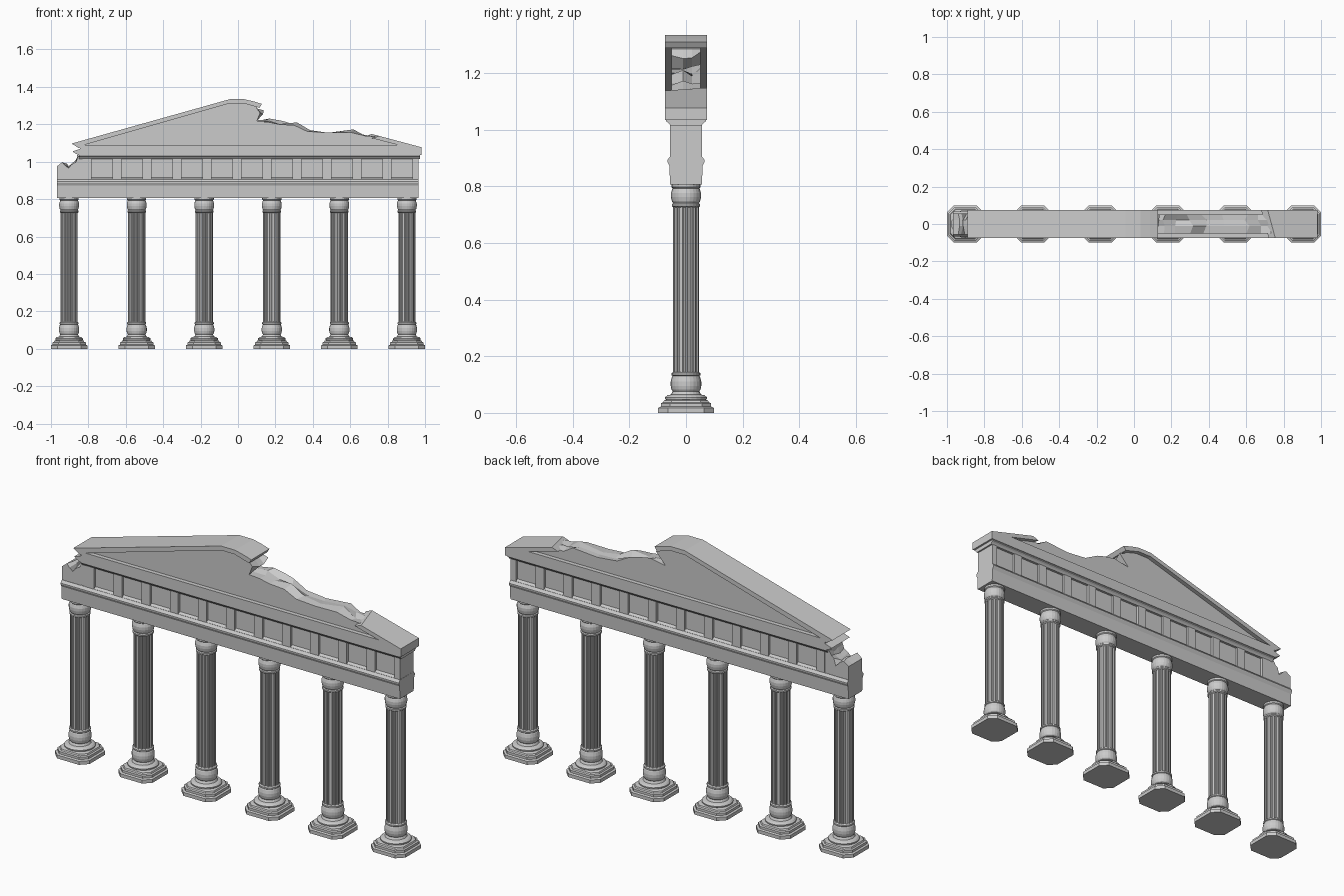
import bpy, bmesh, math, random
from mathutils import Vector

if "Cube" in bpy.data.objects:
    bpy.data.objects.remove(bpy.data.objects["Cube"])

random.seed(4)


def finish(name, bm):
    bmesh.ops.recalc_face_normals(bm, faces=bm.faces)
    me = bpy.data.meshes.new(name)
    bm.to_mesh(me)
    bm.free()
    ob = bpy.data.objects.new(name, me)
    bpy.context.collection.objects.link(ob)
    return ob


def loft(bm, rings):
    """Skin equal-length rings of points and cap both ends."""
    vs = [[bm.verts.new(p) for p in r] for r in rings]
    n = len(vs[0])
    for a, b in zip(vs, vs[1:]):
        for i in range(n):
            j = (i + 1) % n
            bm.faces.new((a[i], a[j], b[j], b[i]))
    bm.faces.new(vs[0])
    bm.faces.new(vs[-1])


def slab(name, outline, half, rough=(), amount=0.0):
    """Front (x, z) outline run through y; rough points are shaken per layer."""
    ys = [-half, -half * 0.2, half * 0.4, half] if rough else [-half, half]
    rings = []
    for k, y in enumerate(ys):
        ring = []
        for i, (x, z) in enumerate(outline):
            if i in rough and k:
                x += random.uniform(-amount, amount)
                z += random.uniform(-amount * 0.6, amount)
            ring.append((x, y, z))
        rings.append(ring)
    bm = bmesh.new()
    loft(bm, rings)
    return finish(name, bm)


def beam(name, profile, x0, x1):
    """Half profile of (y, z) points, mirrored in y and run along x."""
    full = profile + [(-y, z) for y, z in reversed(profile)]
    bm = bmesh.new()
    loft(bm, [[(x, y, z) for y, z in full] for x in (x0, x1)])
    return finish(name, bm)


# Column: stepped plinth, turned base, fluted shaft, turned capital
def square(h, z):
    c = h * 0.64
    return [(h, -c, z), (h, c, z), (c, h, z), (-c, h, z),
            (-h, c, z), (-h, -c, z), (-c, -h, z), (c, -h, z)]


def circle(r, z, n=24):
    return [(r * math.cos(2 * math.pi * i / n), r * math.sin(2 * math.pi * i / n), z)
            for i in range(n)]


def fluted(r, z, flutes=16):
    ring = []
    for i in range(flutes):
        for t, k in ((0.0, 1), (0.3, 1), (0.47, 0.9), (0.83, 0.9)):
            a = 2 * math.pi * (i + t) / flutes
            ring.append((r * k * math.cos(a), r * k * math.sin(a), z))
    return ring


plinth = [(.098, 0), (.098, .018), (.089, .022), (.089, .034), (.081, .037),
          (.078, .044), (.066, .047)]
base = [(.066, .044), (.073, .048), (.074, .055), (.066, .062), (.053, .065), (.047, .076),
        (.051, .082), (.054, .095), (.054, .11), (.050, .126), (.047, .13),
        (.051, .133), (.051, .14), (.044, .145)]
capital = [(.044, .725), (.050, .73), (.050, .737), (.046, .741), (.050, .748),
           (.053, .762), (.053, .776), (.049, .789), (.047, .793), (.051, .797), (.051, .812)]
bm = bmesh.new()
loft(bm, [square(h, z) for h, z in plinth])
loft(bm, [circle(r, z) for r, z in base])
loft(bm, [fluted(r, z) for r, z in ((.046, .14), (.046, .73))])
loft(bm, [circle(r, z) for r, z in capital])
column = finish("column_1", bm)
column.location.x = -0.903
for i in range(1, 6):
    c = bpy.data.objects.new(f"column_{i + 1}", column.data)
    c.location.x = -0.903 + 0.3612 * i
    bpy.context.collection.objects.link(c)

# Architrave with its small ridge
beam("architrave", [(.056, .807), (.059, .873), (.066, .887), (.066, .893), (.056, .906)],
     -0.968, 0.965)

# Frieze: recessed core, posts between panels, broken left end
beam("frieze_core", [(.043, .90), (.043, 1.035)], -0.86, 0.96)
beam("frieze_sill", [(.056, .90), (.056, .907), (.043, .915)], -0.86, 0.964)
for i in range(12):
    x1 = 0.821 - 0.1605 * (i - 1) if i else 0.964
    x0 = 0.933 if i == 0 else x1 - 0.048
    beam(f"frieze_post_{i + 1}", [(.056, .90), (.056, 1.03)], x0, x1)
slab("broken_frieze_end",
     [(-.968, .90), (-.83, .90), (-.83, 1.03), (-.855, 1.03), (-.865, 1.0), (-.89, .985),
      (-.905, .965), (-.925, .98), (-.94, .998), (-.968, .975)],
     0.055, rough=range(4, 9), amount=0.014)

# Horizontal cornice with bed moulding
beam("cornice_moulding", [(.055, 1.015), (.062, 1.024), (.07, 1.03), (.07, 1.04)], -0.85, 0.972)
slab("cornice",
     [(-.85, 1.035), (.982, 1.035), (.982, 1.076), (.925, 1.09), (-.85, 1.09),
      (-.845, 1.068), (-.885, 1.055), (-.87, 1.045)], 0.074)

# Recessed gable wall with ragged right side
slab("gable_wall",
     [(-.85, 1.08), (.93, 1.08), (.91, 1.09), (.73, 1.135), (.68, 1.138), (.60, 1.157),
      (.48, 1.155), (.37, 1.162), (.30, 1.195), (.22, 1.2), (.16, 1.212), (.1, 1.217),
      (.118, 1.262), (.1, 1.285), (.11, 1.307), (.03, 1.325), (-.04, 1.325), (-.85, 1.095)],
     0.052, rough=range(4, 13), amount=0.02)

# Raking cornices: long left one over the peak, short right remnant
slab("left_rake",
     [(-.89, 1.097), (-.045, 1.334), (.035, 1.334), (.085, 1.322), (.128, 1.309),
      (.115, 1.288), (.03, 1.312), (-.045, 1.312), (-.845, 1.083), (-.85, 1.072), (-.87, 1.085)],
     0.074)
right = slab("right_rake",
             [(.735, 1.143), (.982, 1.077), (.982, 1.06), (.9, 1.078), (.7, 1.13)], 0.074)
for v in right.data.vertices:
    if v.co.x < 0.8:
        v.co.x -= v.co.y * 0.27
        v.co.z += v.co.y * 0.07
